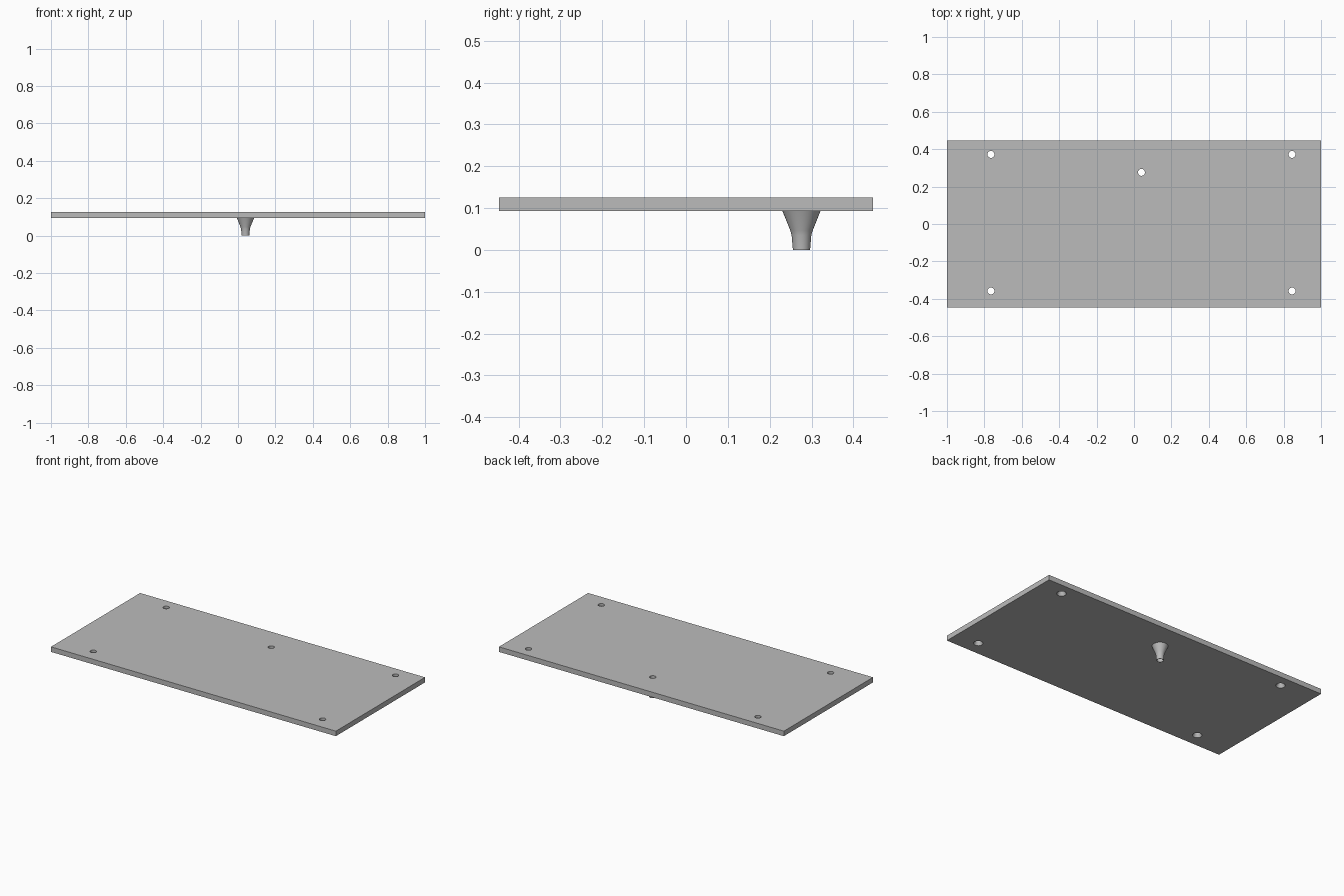
import bpy
import bmesh
from math import radians
from mathutils import Matrix, Vector

cube = bpy.data.objects.get("Cube")
if cube:
    bpy.data.objects.remove(cube, do_unlink=True)

grey = bpy.data.materials.new("plain grey")
grey.use_nodes = True
colour = (0.5, 0.5, 0.5, 1)
grey.diffuse_color = colour
grey.node_tree.nodes["Principled BSDF"].inputs["Base Color"].default_value = colour

BOTTOM, TOP = 0.093, 0.125
HOLE = 0.0185
PEG = (0.04, 0.276)
SEGMENTS = 48


def add_object(name, bm):
    bmesh.ops.recalc_face_normals(bm, faces=bm.faces)
    mesh = bpy.data.meshes.new(name)
    bm.to_mesh(mesh)
    bm.free()
    mesh.materials.append(grey)
    obj = bpy.data.objects.new(name, mesh)
    bpy.context.collection.objects.link(obj)
    return obj


def lathe(bm, profile, x, y):
    """Revolve a closed (radius, height) profile about a vertical axis."""
    verts = [bm.verts.new((x + r, y, z)) for r, z in profile]
    edges = [bm.edges.new((a, b)) for a, b in zip(verts, verts[1:] + verts[:1])]
    bmesh.ops.spin(bm, geom=verts + edges, cent=(x, y, 0), axis=(0, 0, 1),
                   angle=radians(360), steps=SEGMENTS, use_merge=True)
    bmesh.ops.remove_doubles(bm, verts=bm.verts, dist=1e-5)


def smooth(obj):
    bpy.ops.object.select_all(action="DESELECT")
    obj.select_set(True)
    bpy.context.view_layer.objects.active = obj
    bpy.ops.object.shade_smooth_by_angle(angle=radians(20))


# Flat rectangular plate
bm = bmesh.new()
bmesh.ops.create_cube(bm, size=1, matrix=Matrix.LocRotScale(
    Vector((0, 0, (BOTTOM + TOP) / 2)), None, Vector((2, 0.894, TOP - BOTTOM))))
plate = add_object("plate", bm)

# Cutters: four corner holes countersunk from below, one straight hole at the peg
bm = bmesh.new()
countersunk = [(0, TOP + 0.02), (HOLE, TOP + 0.02), (HOLE, TOP - 0.012),
               (0.027, BOTTOM), (0.027, BOTTOM - 0.02), (0, BOTTOM - 0.02)]
straight = [(0, TOP + 0.02), (HOLE, TOP + 0.02), (HOLE, BOTTOM - 0.02), (0, BOTTOM - 0.02)]
for x in (-0.765, 0.845):
    for y in (-0.358, 0.372):
        lathe(bm, countersunk, x, y)
lathe(bm, straight, *PEG)
cutter = add_object("hole_cutter", bm)
cutter.hide_render = True

cut = plate.modifiers.new("holes", "BOOLEAN")
cut.object = cutter
cut.solver = "EXACT"
bpy.ops.object.select_all(action="DESELECT")
plate.select_set(True)
bpy.context.view_layer.objects.active = plate
bpy.ops.object.modifier_apply(modifier=cut.name)
bpy.data.objects.remove(cutter, do_unlink=True)
smooth(plate)

# Hollow flared peg under the plate
bm = bmesh.new()
lathe(bm, [(HOLE, BOTTOM), (HOLE, 0), (0.0205, 0), (0.0235, 0.035), (0.0265, 0.046),
           (0.0455, BOTTOM)], *PEG)
smooth(add_object("flared_peg", bm))
